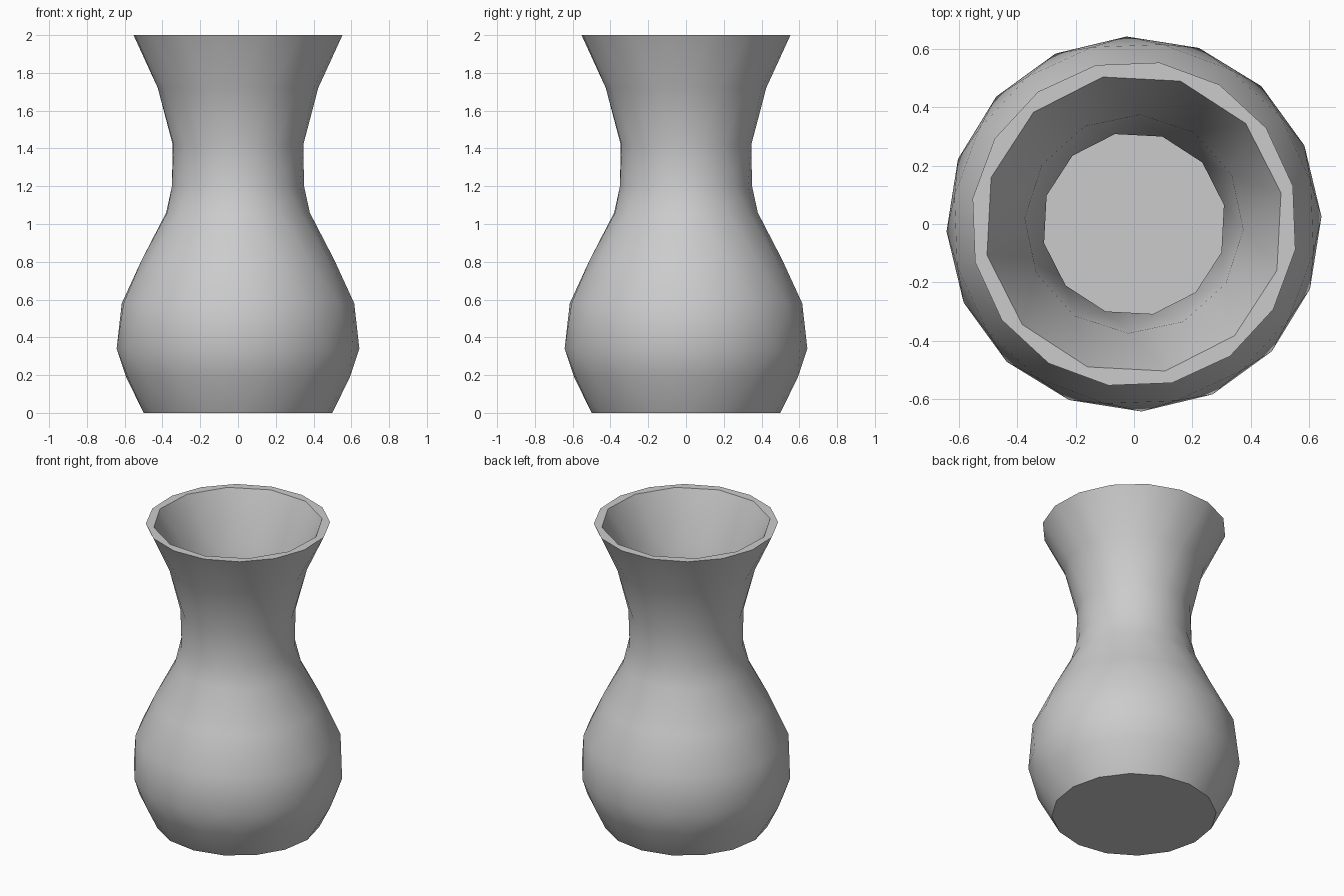
import bpy, bmesh
from math import cos, sin, pi, radians

cube = bpy.data.objects.get("Cube")
if cube:
    bpy.data.objects.remove(cube)

grey = bpy.data.materials.new("plain grey")
grey.use_nodes = True
colour = (0.6, 0.6, 0.6, 1)
grey.diffuse_color = colour
grey.node_tree.nodes["Principled BSDF"].inputs["Base Color"].default_value = colour

# Radius and height, from base to lip
OUTER = [(0.5, 0), (0.6, 0.19), (0.643, 0.34), (0.623, 0.58), (0.51, 0.81),
         (0.385, 1.06), (0.35, 1.2), (0.35, 1.42), (0.425, 1.72), (0.56, 2)]
INNER = [(0.46, 0.05), (0.555, 0.2), (0.59, 0.34), (0.57, 0.57), (0.46, 0.8),
         (0.34, 1.06), (0.315, 1.3), (0.375, 1.68), (0.515, 2)]


def shell(bm, profile, sides, start, inward=False):
    """Faceted wall of staggered triangles, closed at the bottom; returns its top ring."""
    rings = []
    for level, (r, z) in enumerate(profile):
        shift = start + level / 2
        rings.append([bm.verts.new((r * cos(2 * pi * (i + shift) / sides),
                                    r * sin(2 * pi * (i + shift) / sides), z))
                      for i in range(sides)])
    faces = [rings[0][::-1]]
    for low, high in zip(rings, rings[1:]):
        for i in range(sides):
            j = (i + 1) % sides
            faces += [(low[i], low[j], high[i]), (low[j], high[j], high[i])]
    for f in faces:
        bm.faces.new(f[::-1] if inward else f)
    return rings[-1]


bm = bmesh.new()
outer_top = shell(bm, OUTER, 16, 0.1)
inner_top = shell(bm, INNER, 12, 0.4, inward=True)

# Flat lip joining the two walls
edges = [e for e in bm.edges if e.is_boundary]
bmesh.ops.bridge_loops(bm, edges=edges)
bmesh.ops.recalc_face_normals(bm, faces=bm.faces)

mesh = bpy.data.meshes.new("vase")
bm.to_mesh(mesh)
bm.free()
mesh.materials.append(grey)
vase = bpy.data.objects.new("vase", mesh)
bpy.context.collection.objects.link(vase)

bpy.ops.object.select_all(action="DESELECT")
vase.select_set(True)
bpy.context.view_layer.objects.active = vase
bpy.ops.object.shade_smooth_by_angle(angle=radians(35))
